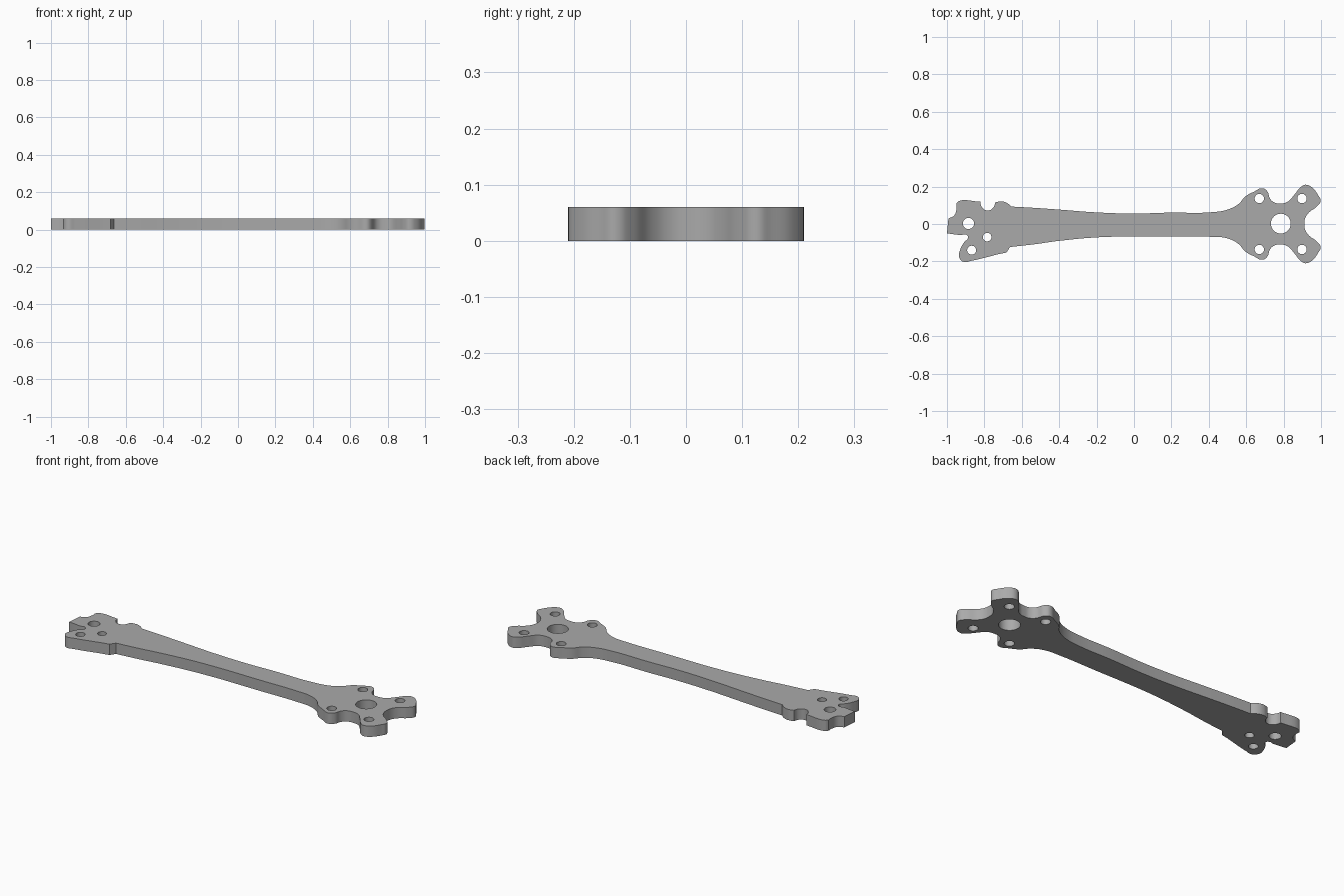
import bpy
import bmesh
import math

cube = bpy.data.objects.get("Cube")
if cube:
    bpy.data.objects.remove(cube, do_unlink=True)

THICKNESS = 0.06

# Single material
grey = bpy.data.materials.new("plate grey")
grey.use_nodes = True
colour = (0.4, 0.4, 0.4, 1)
grey.diffuse_color = colour
grey.node_tree.nodes["Principled BSDF"].inputs["Base Color"].default_value = colour


def add_outline(curve, sections):
    """Closed spline: smooth inside each section, sharp where sections meet."""
    points = [(p, i == 0) for part in sections for i, p in enumerate(part)]
    spline = curve.splines.new('BEZIER')
    spline.bezier_points.add(len(points) - 1)
    spline.use_cyclic_u = True
    spline.resolution_u = 6
    for knot, ((x, y), sharp) in zip(spline.bezier_points, points):
        knot.co = (x, y, 0)
        kind = 'VECTOR' if sharp else 'AUTO'
        knot.handle_left_type = knot.handle_right_type = kind


def add_hole(curve, x, y, radius, sides=32):
    spline = curve.splines.new('POLY')
    spline.points.add(sides - 1)
    spline.use_cyclic_u = True
    for i, p in enumerate(spline.points):
        a = math.tau * i / sides
        p.co = (x + radius * math.cos(a), y + radius * math.sin(a), 0, 1)


# Notched root of the arm, upper side, from the left tip inwards
root_top = [
    [(-1, -.05)],
    [(-.992, .03), (-.962, .045), (-.95, .075)],
    [(-.95, .108), (-.938, .122)],
    [(-.822, .119), (-.815, .093), (-.784, .072), (-.752, .088)],
    [(-.742, .115), (-.714, .121), (-.682, .114)],
]
# Tapered beam, upper edge
beam_top = [(-.655, .093), (-.56, .088), (-.4, .077), (-.2, .062), (0, .056),
            (.2, .061), (.4, .062)]
# Upper half of the four-lobed mount, mirrored for the lower half
mount_top = [(.5, .077), (.56, .108), (.595, .147), (.64, .172), (.687, .191),
             (.713, .174), (.727, .136), (.75, .115), (.783, .11), (.82, .118),
             (.86, .16), (.892, .198), (.917, .21), (.955, .193), (.985, .153),
             (.998, .125), (.978, .094), (.935, .061), (.915, .03)]
mount_bottom = [(x, -y) for x, y in reversed(mount_top)]
# Tapered beam, lower edge
beam_bottom = [(.4, -.068), (.2, -.068), (-.17, -.07), (-.4, -.09),
               (-.53, -.108)]
# Root of the arm, lower side, back to the left tip
root_bottom = [
    [(-.663, -.123)],
    [(-.682, -.153)],
    [(-.72, -.16), (-.87, -.197), (-.91, -.203), (-.935, -.178),
     (-.93, -.14), (-.91, -.1), (-.887, -.071), (-.9, -.056)],
    [(-.925, -.06)],
]

curve = bpy.data.curves.new("arm_profile", 'CURVE')
curve.dimensions = '2D'
curve.fill_mode = 'BOTH'
curve.extrude = THICKNESS / 2
smooth_run = beam_top + mount_top + [(.911, 0)] + mount_bottom + beam_bottom
add_outline(curve, root_top + [smooth_run] + root_bottom)

# Bolt holes in the root
for x, y, r in [(-.885, .003), (-.785, -.07), (-.868, -.14)] and [
        (-.885, .003, .03), (-.785, -.07, .023), (-.868, -.14, .024)]:
    add_hole(curve, x, y, r)
# Shaft hole and bolt holes in the mount
add_hole(curve, .785, .002, .053, 48)
for x in (.67, .898):
    for side in (1, -1):
        add_hole(curve, x, side * .136, .025)

# Turn the filled profile into a clean plate
helper = bpy.data.objects.new("arm_profile", curve)
bpy.context.collection.objects.link(helper)
evaluated = helper.evaluated_get(bpy.context.evaluated_depsgraph_get())
mesh = bpy.data.meshes.new_from_object(evaluated)
bpy.data.objects.remove(helper, do_unlink=True)

bm = bmesh.new()
bm.from_mesh(mesh)
bmesh.ops.remove_doubles(bm, verts=bm.verts, dist=0.0002)
bmesh.ops.translate(bm, verts=bm.verts, vec=(0, 0, THICKNESS / 2))
bmesh.ops.recalc_face_normals(bm, faces=bm.faces)
bm.to_mesh(mesh)
bm.free()
mesh.materials.clear()
mesh.materials.append(grey)

arm = bpy.data.objects.new("arm_plate", mesh)
bpy.context.collection.objects.link(arm)
bpy.context.view_layer.objects.active = arm
arm.select_set(True)
bpy.ops.object.shade_smooth_by_angle(angle=math.radians(30))
